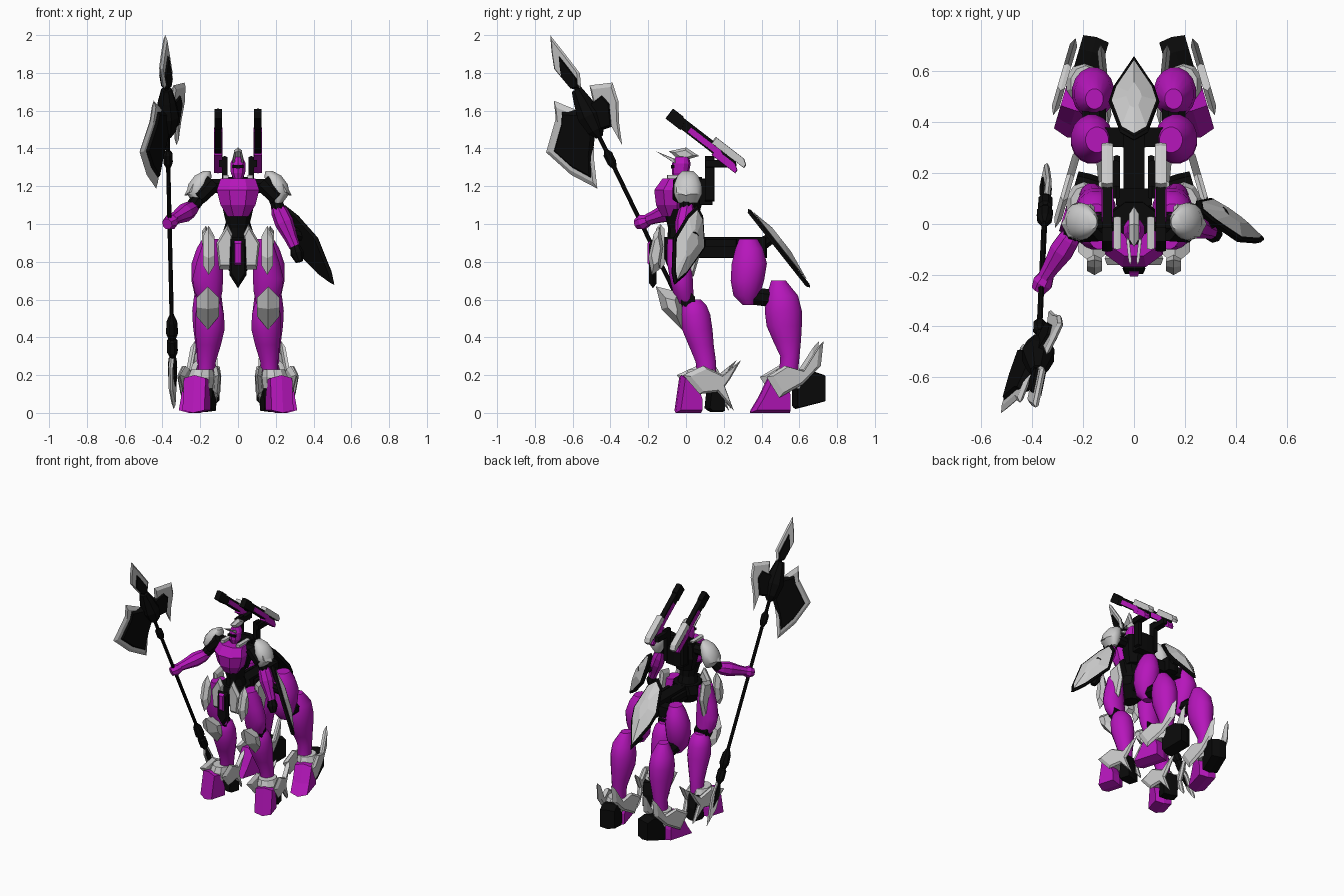
import bpy, bmesh, math
from mathutils import Vector, Matrix

def material(name, rgb):
    m = bpy.data.materials.new(name)
    m.diffuse_color = (*rgb, 1)
    return m

PURPLE = material("purple", (0.47, 0.008, 0.5))
BLACK = material("black", (0.003, 0.003, 0.003))
SILVER = None
X, Y, Z = Vector((1, 0, 0)), Vector((0, 1, 0)), Vector((0, 0, 1))

def skin(name, rings, mat, mirror, smooth=False):
    """Join equal-sized point rings into a closed solid."""
    bm = bmesh.new()
    vs = [[bm.verts.new(p) for p in r] for r in rings]
    n = len(vs[0])
    for a, b in zip(vs, vs[1:]):
        for i in range(n):
            bm.faces.new((a[i], a[(i + 1) % n], b[(i + 1) % n], b[i]))
    bm.faces.new(vs[0])
    bm.faces.new(vs[-1])
    bmesh.ops.recalc_face_normals(bm, faces=bm.faces)
    me = bpy.data.meshes.new(name)
    bm.to_mesh(me)
    bm.free()
    if smooth:
        me.shade_smooth()
        me.set_sharp_from_angle(angle=math.radians(40))
    ob = bpy.data.objects.new(name, me)
    bpy.context.collection.objects.link(ob)
    if mat:
        me.materials.append(mat)
    if mirror:
        ob.modifiers.new("Mirror", 'MIRROR')

def loft(name, secs, mat=SILVER, mirror=False, n=10, frame=Matrix()):
    """Rings (x, y, z, rx, ry) stacked upward; many-sided ones are smooth."""
    ang = [(i + .5) * 2 * math.pi / n for i in range(n)]
    skin(name, [[frame @ Vector((x + rx * math.cos(a), y + ry * math.sin(a), z)) for a in ang]
                for x, y, z, rx, ry in secs], mat, mirror, n > 12)

def limb(name, p0, p1, prof, mat=SILVER, mirror=False, n=8):
    """Profile (t, radius) along a straight line."""
    p0, p1 = Vector(p0), Vector(p1)
    d = p1 - p0
    fr = Matrix.Translation(p0) @ d.to_track_quat('Z', 'Y').to_matrix().to_4x4()
    loft(name, [(0, 0, t * d.length, r, r) for t, r in prof], mat, mirror, n, fr)

def plate(name, pts, o, U, V, front, back, mat=SILVER, inset=.8, mirror=False, scale=1):
    """Outline in the U,V plane with bevelled faces on both sides."""
    o, U, V = Vector(o), Vector(U).normalized(), Vector(V).normalized()
    N = U.cross(V)
    c = sum((Vector(p) for p in pts), Vector((0, 0))) / len(pts)
    def ring(k, h):
        q = [c + (Vector(p) - c) * k * scale for p in pts]
        return [o + U * p.x + V * p.y + N * h for p in q]
    skin(name, [ring(inset, front), ring(1, (front - back) * .1), ring(inset, -back)], mat, mirror)

def box(name, lo, hi, mat=BLACK, mirror=False):
    pts = [(lo[1], lo[2]), (hi[1], lo[2]), (hi[1], hi[2]), (lo[1], hi[2])]
    h = (hi[0] - lo[0]) / 2
    plate(name, pts, (lo[0] + h, 0, 0), Y, Z, h, h, mat, .95, mirror)

# Front legs
loft("front_shin", [(.17, .11, .18, .045, .05), (.165, .105, .27, .048, .055), (.155, .08, .36, .066, .068),
     (.15, .06, .44, .08, .082), (.15, .05, .52, .078, .08), (.15, .045, .57, .065, .065), (.15, .04, .6, .04, .04)],
     PURPLE, True, 16)
limb("front_knee_joint", (.1, .01, .6), (.2, .01, .6), [(0, .04), (1, .04)], BLACK, True)
loft("front_thigh", [(.145, 0, .58, .05, .045), (.157, -.015, .64, .075, .055), (.16, -.025, .71, .083, .062),
     (.15, -.035, .8, .07, .067), (.135, -.04, .92, .045, .06)], PURPLE, True, 16)
plate("knee_guard", [(-.16, .67), (-.04, .64), (-.01, .52), (-.02, .44), (-.13, .55)], (.16, 0, 0), Y, Z,
      .06, .06, inset=.42, mirror=True)

# Rear legs
loft("rear_thigh", [(.155, .33, .57, .035, .03), (.16, .32, .62, .07, .07), (.165, .325, .7, .083, .09),
     (.165, .335, .79, .083, .095), (.155, .335, .87, .065, .075), (.145, .33, .92, .045, .05)], PURPLE, True, 16)
limb("rear_knee_joint", (.155, .35, .62), (.155, .5, .6), [(0, .05), (1, .05)], BLACK, True)
loft("rear_shin", [(.175, .54, .18, .045, .05), (.17, .55, .3, .05, .052), (.165, .535, .38, .064, .075),
     (.16, .52, .46, .08, .095), (.16, .515, .54, .084, .1), (.16, .51, .62, .074, .085), (.155, .49, .7, .035, .04)],
     PURPLE, True, 16)

# Feet: toe, heel, ankle cuff and flanking wings
FU = Vector((-.28, .96, 0))
FEET = {
    "front": (.08, [(-.14, 0), (0, 0), (.0, .07), (-.04, .19), (-.11, .2), (-.125, .1)],
              [(.03, .02), (.05, .2), (.1, .19), (.12, .1), (.12, .005), (.05, .005)],
              [(-.12, .2), (-.01, .25), (.1, .2), (.2, .28), (.14, .18), (.11, .14), (.16, .01), (.07, .11), (-.03, .1)]),
    "rear": (.55, [(-.22, 0), (0, 0), (.0, .09), (-.03, .2), (-.11, .2), (-.17, .08)],
             [(.02, .03), (.02, .2), (.13, .22), (.19, .2), (.19, .06), (.03, .02)],
             [(-.15, .19), (-.05, .25), (.06, .22), (.165, .38), (.15, .25), (.05, .15), (-.08, .08)])}
for k, (y, toe, heel, wing) in FEET.items():
    o = Vector((.2, y, 0))
    plate(k + "_toe", toe, o, FU, Z, .06, .06, PURPLE, .85, True)
    plate(k + "_heel", heel, o, FU, Z, .052, .052, BLACK, .92, True)
    loft(k + "_ankle_cuff", [(.195, y, .13, .065, .075), (.195, y, .19, .072, .085), (.19, y, .23, .06, .07)],
         SILVER, True)
    plate(k + "_outer_wing", wing, o + Vector((.075, .02, 0)), FU, Z, .015, .015, inset=.8, mirror=True)
    plate(k + "_inner_wing", wing, o + Vector((-.085, -.01, 0)), (.1, 1, 0), Z, .015, .015, inset=.8, mirror=True)

# Rear body beam, hip axle and tail shield
box("body_beam", (-.042, .03, .82), (.042, .43, .93))
box("body_rail", (.055, .1, .88), (.08, .27, .92), BLACK, True)
box("rear_hip", (-.13, .3, .82), (.13, .38, .9))
tail = [(0, 0), (.055, .05), (.1, .24), (.08, .34), (0, .53), (-.08, .34), (-.1, .24), (-.055, .05)]
TV = Vector((0, .62, -.785))
plate("tail_shield_rim", tail, (0, .33, 1.08), X, TV, .008, .015, BLACK, .94)
plate("tail_shield_face", tail, (0, .336, 1.085), X, TV, .03, .003, SILVER, .35, scale=.87)
limb("tail_shield_mount", (0, .38, .88), (0, .46, .93), [(0, .04), (1, .03)], BLACK)

# Waist and torso
loft("pelvis", [(0, -.04, .78, .05, .06), (0, -.03, .86, .12, .1), (0, -.02, .93, .1, .1)], BLACK)
loft("abdomen", [(0, -.02, .9, .08, .08), (0, -.03, .98, .06, .065), (0, -.04, 1.08, .085, .08)], BLACK)
loft("chest", [(0, -.07, 1.04, .06, .06), (0, -.08, 1.1, .1, .085), (0, -.085, 1.18, .122, .09),
     (0, -.06, 1.24, .1, .07)], PURPLE, n=8)
loft("back_block", [(0, .01, 1.04, .07, .06), (0, .02, 1.14, .1, .08), (0, .02, 1.25, .09, .07)], BLACK, n=8)
box("collar_guard", (.05, -.1, 1.21), (.08, .03, 1.26), SILVER, True)
limb("shoulder_axle", (-.2, 0, 1.2), (.2, 0, 1.2), [(0, .04), (1, .04)], BLACK)

# Skirt armour
plate("centre_skirt", [(-.04, .92), (.04, .92), (.045, .73), (0, .66), (-.045, .73)], (0, -.175, 0), X, Z, .02, .02, BLACK)
plate("centre_skirt_stripe", [(-.02, .91), (.02, .91), (.02, .78), (-.02, .78)], (0, -.19, 0), X, Z, .015, .01, PURPLE)
plate("front_skirt", [(.03, .95), (.055, 1.0), (.115, .9), (.1, .76), (.04, .76)], (0, -.135, 0), X, Z, .025, .02, mirror=True)
plate("outer_skirt", [(-.14, .99), (-.12, .88), (-.14, .76), (-.18, .73), (-.2, .82), (-.17, .95)], (.155, 0, 0), Y, Z,
      .03, .03, inset=.6, mirror=True)
plate("side_skirt", [(-.04, .97), (.05, .99), (.08, .86), (.04, .72), (-.03, .76)], (.17, 0, 0), Y, Z, .02, .015, mirror=True)

# Head with crest and horns
limb("neck", (0, -.01, 1.2), (0, -.02, 1.28), [(0, .04), (1, .03)], BLACK)
loft("head", [(0, -.04, 1.235, .022, .025), (0, -.03, 1.27, .04, .045), (0, -.025, 1.32, .043, .05),
     (0, -.02, 1.355, .025, .035)], PURPLE)
box("visor", (-.03, -.08, 1.295), (.03, -.06, 1.312))
plate("crest", [(-.09, 1.385), (0, 1.405), (.07, 1.36), (.02, 1.345), (-.05, 1.35)], (0, 0, 0), Y, Z, .02, .02, inset=.6)
plate("brow_horn", [(-.16, 1.385), (-.06, 1.345), (-.05, 1.315)], (.03, 0, 0), (.1, 1, 0), Z, .006, .006, mirror=True)

# Shoulders
loft("pauldron", [(.21, .01, 1.11, .025, .05), (.216, .01, 1.16, .058, .075), (.205, .01, 1.21, .06, .073),
     (.185, .01, 1.255, .046, .055), (.165, .01, 1.28, .02, .03)], SILVER, True, 14)
plate("pauldron_fin", [(.14, 1.2), (.2, 1.25), (.25, 1.22), (.285, 1.15), (.22, 1.16)], (0, 0, 0), X, Z, .05, .05,
      inset=.6, mirror=True)
limb("pauldron_lining", (.13, -.02, 1.22), (.21, -.03, 1.14), [(0, .05), (1, .045)], BLACK, True)

# Right arm, holding the pole
ARM = [(0, .028), (.2, .045), (.45, .05), (.8, .035), (1, .03)]
limb("right_upper_arm", (-.18, 0, 1.18), (-.25, -.04, 1.08), [(0, .04), (1, .035)], BLACK)
limb("right_forearm", (-.23, -.02, 1.09), (-.35, -.21, 1.02), ARM, PURPLE)
limb("right_hand", (-.34, -.2, 1.02), (-.375, -.26, 1.0), [(0, .03), (.5, .042), (1, .03)], PURPLE)

# Left arm with shield turned outward and back
limb("left_upper_arm", (.18, 0, 1.18), (.22, 0, 1.07), [(0, .04), (1, .035)], BLACK)
limb("left_forearm", (.2, .01, 1.11), (.3, -.03, .88), ARM, PURPLE)
limb("left_hand", (.3, -.03, .89), (.325, -.045, .8), [(0, .025), (.5, .037), (1, .02)], BLACK)
shield = [(0, 0), (.04, .08), (.085, .26), (.03, .46), (0, .51), (-.05, .42), (-.12, .2), (-.054, .037)]
SU, SV = Vector((.454, -.745, .49)), Vector((.51, -.235, -.825))
plate("shield_rim", shield, (.25, .06, 1.1), SU, SV, .008, .018, BLACK, .93)
plate("shield_face", shield, (.255, .065, 1.1), SU, SV, .028, .003, SILVER, .4, scale=.87)
limb("shield_mount", (.26, -.01, .97), (.36, .04, .93), [(0, .03), (1, .03)], BLACK)

# Shoulder cannons: u runs from breech to muzzle
CU, CV = Vector((0, -.79, .61)), Vector((0, .61, .79))
for n, (u0, u1, v0, v1, w, m) in {
        "barrel": (.02, .45, -.03, .025, .018, BLACK), "side_panel": (.1, .34, -.022, .01, .022, PURPLE),
        "muzzle": (.37, .47, -.036, .03, .02, BLACK), "lower_panel": (.0, .16, -.04, 0, .021, PURPLE),
        "breech_cover": (-.02, .2, .01, .05, .022, SILVER)}.items():
    pts = [(u0, v0), (u1, v0), (u1, v1), (u0 + .03, v1), (u0, (v0 + v1) / 2)]
    plate("cannon_" + n, pts, (.105, .285, 1.3), CU, CV, w, w, m, .95, True)
box("cannon_post", (.055, .1, 1.12), (.085, .15, 1.36), BLACK, True)
box("cannon_arm", (.055, .1, 1.3), (.1, .25, 1.34), BLACK, True)
box("backpack", (-.07, .07, 1.1), (.07, .14, 1.24))

# Halberd: u toward the axe edge, v up the pole
HO, HU, HV = Vector((-.34, .24, .02)), Vector((-.45, -.8, -.39)), Vector((-.0205, -.436, .9))
at = lambda v: HO + HV * v
limb("pole", at(.2), at(2.0), [(0, .012), (1, .012)], BLACK)
limb("pole_grip", at(.3), at(.55), [(0, .012), (.15, .03), (.4, .03), (.45, .02), (.6, .034), (.85, .03), (1, .013)], BLACK)
limb("pole_collar", at(1.42), at(1.52), [(0, .013), (.3, .026), (.8, .026), (1, .013)], BLACK)
limb("axe_hub", at(1.6), at(1.88), [(0, .02), (.15, .05), (.45, .068), (.75, .05), (1, .03)], BLACK)
axe = [(.05, 1.78), (.15, 1.88), (.186, 1.79), (.325, 1.652), (.25, 1.487), (.145, 1.36), (.09, 1.5), (.04, 1.6)]
axe_core = [(.02, 1.77), (.13, 1.82), (.165, 1.76), (.285, 1.64), (.225, 1.51), (.145, 1.41), (.09, 1.52), (.02, 1.62)]
pick = [(-.05, 1.76), (-.08, 1.87), (-.21, 1.83), (-.194, 1.73), (-.14, 1.62), (-.1, 1.51), (-.09, 1.64), (-.13, 1.74)]
pick_core = [(-.02, 1.63), (-.02, 1.78), (-.13, 1.8), (-.15, 1.74), (-.1, 1.62)]
point = [(0, 2.2), (.035, 2.12), (.066, 2.03), (.03, 1.9), (-.03, 1.88), (-.06, 1.95), (-.03, 2.08)]
spike = [(0, 0), (.035, .12), (.03, .26), (.01, .32), (-.02, .32), (-.03, .2)]
for n, pts, t, m in (("axe_blade", axe, .012, SILVER), ("axe_core", axe_core, .025, BLACK),
                     ("pick_blade", pick, .012, SILVER), ("pick_core", pick_core, .022, BLACK),
                     ("spear_point", point, .012, SILVER), ("butt_spike", spike, .012, SILVER)):
    plate(n, pts, HO, HU, HV, t, t, m, .85)
plate("spear_core", point, HO - HV * .05, HU, HV, .022, .022, BLACK, .85, scale=.66)
plate("butt_core", spike, HO + HV * .04, HU, HV, .02, .02, BLACK, .8, scale=.6)
